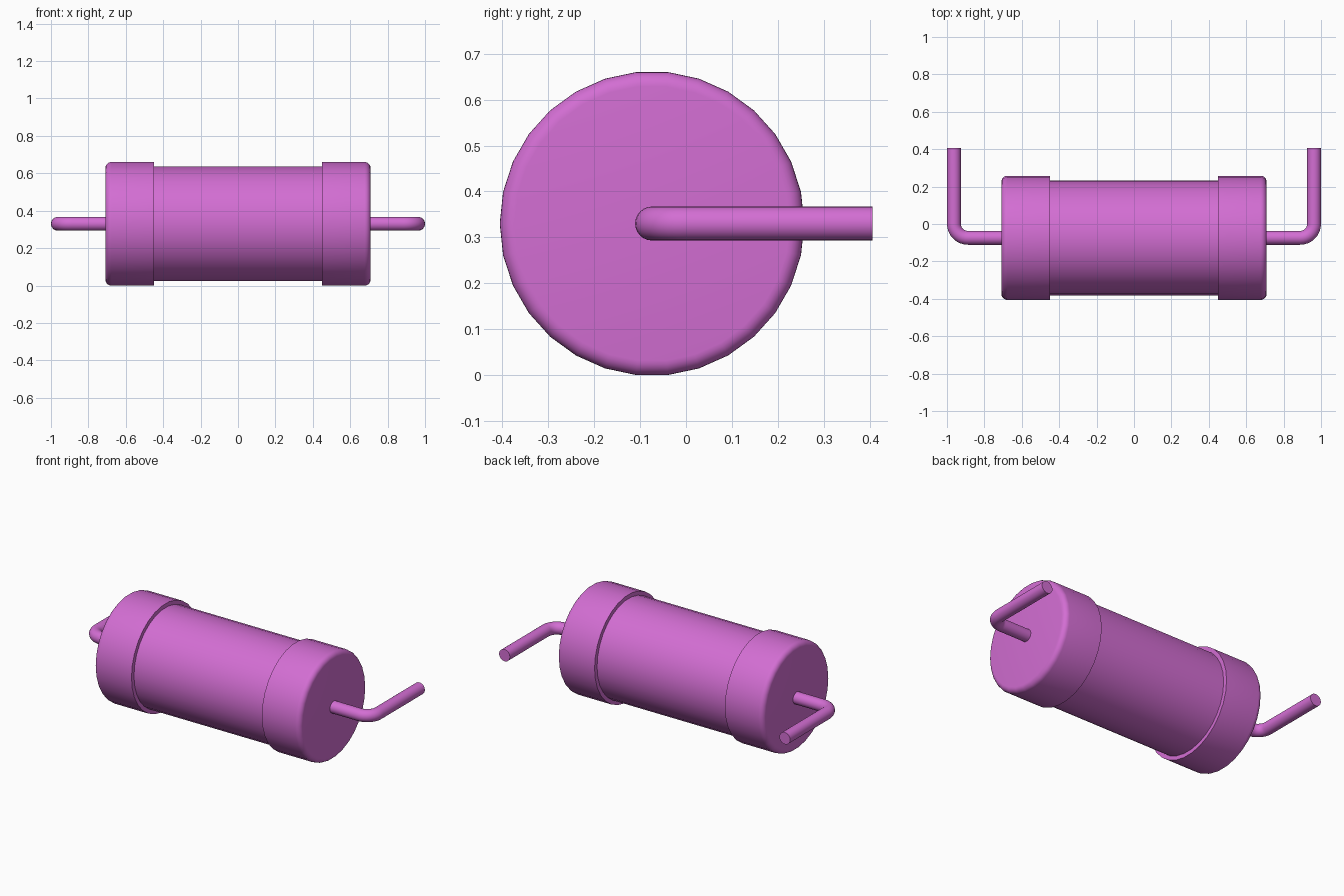
import bpy, bmesh, math
from mathutils import Vector

cube = bpy.data.objects.get("Cube")
if cube:
    bpy.data.objects.remove(cube, do_unlink=True)

AXIS_Y, AXIS_Z = -0.074, 0.33

orchid = bpy.data.materials.new("orchid")
orchid.use_nodes = True
colour = (0.65, 0.155, 0.65, 1)
orchid.diffuse_color = colour
orchid.node_tree.nodes["Principled BSDF"].inputs["Base Color"].default_value = colour


def loft(name, rings, sides, mirror):
    """Skin rings of (x, y, heading, radius) lying along a horizontal path."""
    bm = bmesh.new()
    loops = []
    for x, y, a, r in rings:
        side = Vector((-math.sin(a), math.cos(a), 0))
        loop = []
        for k in range(sides):
            t = 2 * math.pi * k / sides
            p = Vector((x, y, AXIS_Z)) + r * (math.cos(t) * side + Vector((0, 0, math.sin(t))))
            loop.append(bm.verts.new(p))
        loops.append(loop)
    for a, b in zip(loops, loops[1:]):
        for k in range(sides):
            n = (k + 1) % sides
            bm.faces.new((a[k], a[n], b[n], b[k]))
    bm.faces.new(loops[0])
    bm.faces.new(loops[-1])
    bmesh.ops.recalc_face_normals(bm, faces=bm.faces)
    mesh = bpy.data.meshes.new(name)
    bm.to_mesh(mesh)
    bm.free()
    mesh.materials.append(orchid)
    ob = bpy.data.objects.new(name, mesh)
    bpy.context.collection.objects.link(ob)
    if mirror:
        ob.modifiers.new("Mirror", "MIRROR").use_mirror_merge = False
    bpy.ops.object.select_all(action="DESELECT")
    ob.select_set(True)
    bpy.context.view_layer.objects.active = ob
    bpy.ops.object.shade_smooth_by_angle(angle=math.radians(35))
    return ob


# Central cylinder
loft("body", [(-0.47, AXIS_Y, 0, 0.307), (0.47, AXIS_Y, 0, 0.307)], 30, False)

# Wider end caps with a rounded outer rim
R, FILLET, END = 0.3318, 0.032, 0.709
cap = [(0.448, AXIS_Y, 0, R)]
for i in range(7):
    t = math.pi / 2 * i / 6
    cap.append((END - FILLET + FILLET * math.sin(t), AXIS_Y, 0,
                R - FILLET + FILLET * math.cos(t)))
loft("end_caps", cap, 30, True)

# Wire leads that leave the caps and bend towards the back
WIRE, BEND = 0.037, 0.075
wire_x = 1 - WIRE
wire = [(0.65, AXIS_Y, 0, WIRE)]
for i in range(9):
    t = math.pi / 2 * i / 8
    wire.append((wire_x - BEND + BEND * math.sin(t),
                 AXIS_Y + BEND - BEND * math.cos(t), t, WIRE))
wire.append((wire_x, 0.406, math.pi / 2, WIRE))
loft("wire_leads", wire, 24, True)
